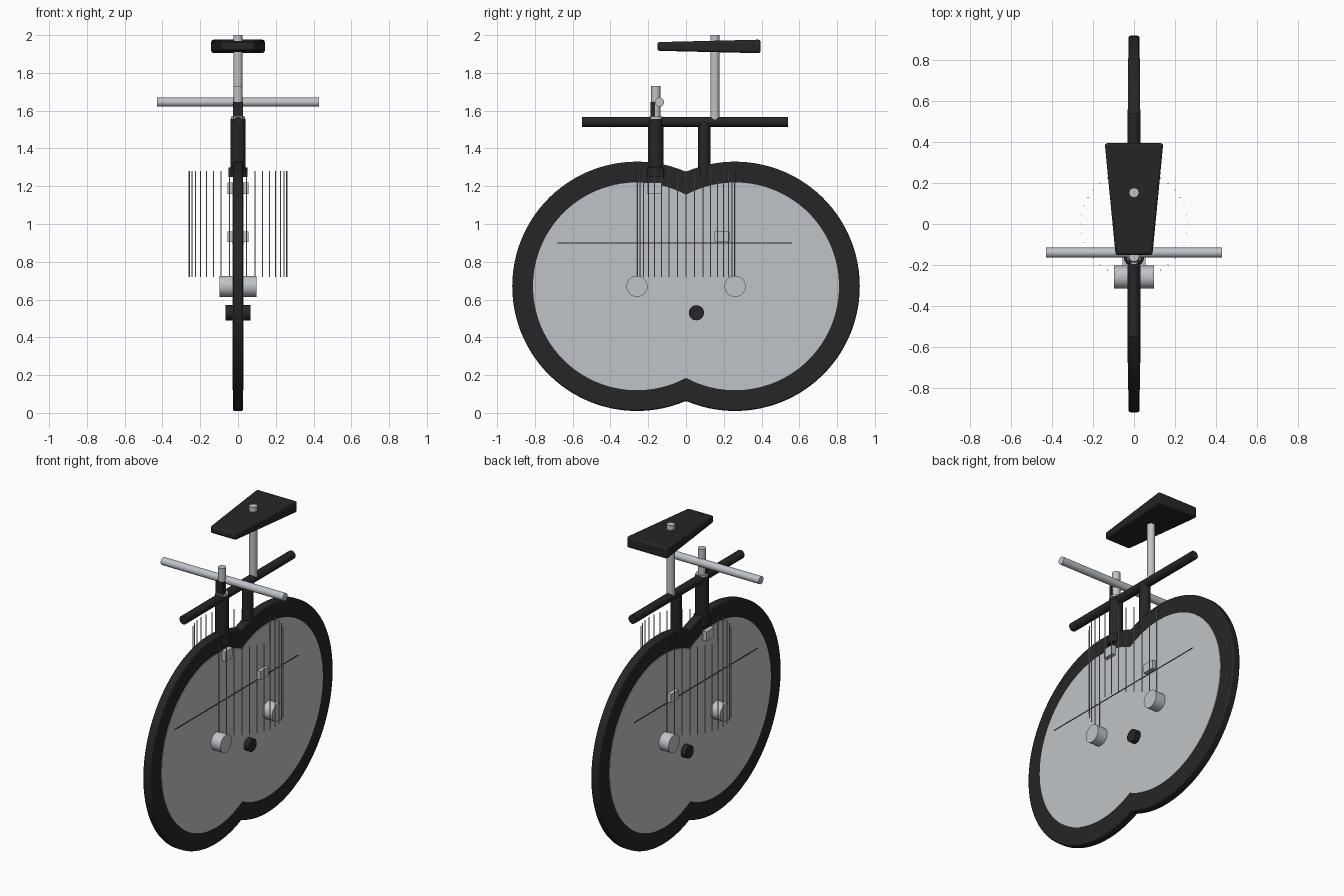
import bpy, bmesh, math
from mathutils import Vector

if "Cube" in bpy.data.objects:
    bpy.data.objects.remove(bpy.data.objects["Cube"])


def material(name, rgb):
    m = bpy.data.materials.new(name)
    m.diffuse_color = (*rgb, 1)
    m.use_nodes = True
    m.node_tree.nodes["Principled BSDF"].inputs["Base Color"].default_value = m.diffuse_color
    return m


BLACK = material("black_rubber", (0.019, 0.019, 0.019))
METAL = material("light_metal", (0.52, 0.55, 0.58))


def finish(bm, name, mat, bevel=0.0):
    bmesh.ops.recalc_face_normals(bm, faces=bm.faces)
    mesh = bpy.data.meshes.new(name)
    bm.to_mesh(mesh)
    bm.free()
    mesh.materials.append(mat)
    ob = bpy.data.objects.new(name, mesh)
    bpy.context.collection.objects.link(ob)
    bpy.ops.object.select_all(action='DESELECT')
    ob.select_set(True)
    bpy.context.view_layer.objects.active = ob
    bpy.ops.object.shade_smooth_by_angle(angle=math.radians(35))
    if bevel:
        b = ob.modifiers.new("edge", 'BEVEL')
        b.width, b.segments, b.limit_method = bevel, 2, 'ANGLE'
        b.angle_limit = math.radians(40)
    return ob


def add_rod(bm, a, b, r, sides):
    a, b = Vector(a), Vector(b)
    d = b - a
    vs = bmesh.ops.create_cone(bm, cap_ends=True, segments=sides, radius1=r,
                               radius2=r, depth=d.length)["verts"]
    rot = d.to_track_quat('Z', 'Y')
    for v in vs:
        v.co = rot @ v.co + (a + b) / 2


def rod(name, a, b, r, mat, sides=24, bevel=0.0):
    bm = bmesh.new()
    add_rod(bm, a, b, r, sides)
    return finish(bm, name, mat, bevel)


def box(name, lo, hi, mat, bevel=0.0):
    bm = bmesh.new()
    bmesh.ops.create_cube(bm, size=1)
    for v in bm.verts:
        v.co = [l + (c + 0.5) * (h - l) for l, h, c in zip(lo, hi, v.co)]
    return finish(bm, name, mat, bevel)


# Overlapping wheels: the joined outline of two circles, extruded across x
AXLE_Y, AXLE_Z = 0.26, 0.67


def twin_disc(name, r, half, mat, bevel=0.0, steps=64):
    cut = math.acos(-AXLE_Y / r)
    bm = bmesh.new()
    pts = []
    for side in (1, -1):
        for i in range(steps):
            t = -cut + 2 * cut * i / steps
            pts.append((side * (AXLE_Y + r * math.cos(t)), AXLE_Z + side * r * math.sin(t)))
    face = bm.faces.new([bm.verts.new((-half, y, z)) for y, z in pts])
    ext = bmesh.ops.extrude_face_region(bm, geom=[face])["geom"]
    for v in ext:
        if isinstance(v, bmesh.types.BMVert):
            v.co.x = half
    return finish(bm, name, mat, bevel)


twin_disc("tyres", 0.66, 0.026, BLACK, bevel=0.008)
twin_disc("wheel_discs", 0.55, 0.03, METAL)

# Hubs and crank
for name, y in (("front_hub", -AXLE_Y), ("rear_hub", AXLE_Y)):
    rod(name, (-0.098, y, AXLE_Z), (0.098, y, AXLE_Z), 0.056, METAL, 32)
rod("crank", (-0.065, 0.055, 0.53), (0.065, 0.055, 0.53), 0.04, BLACK, 32)

# Chain strip and brake blocks
box("chain", (-0.032, -0.68, 0.898), (0.032, 0.56, 0.903), BLACK)
box("front_brake", (-0.055, -0.205, 1.16), (0.055, -0.13, 1.22), METAL)
box("rear_brake", (-0.055, 0.15, 0.905), (0.055, 0.23, 0.96), METAL)

# Upright spoke cage
bm = bmesh.new()
COUNT = 36
for i in range(COUNT):
    t = 2 * math.pi * i / COUNT
    x, y = 0.26 * math.cos(t), 0.26 * math.sin(t)
    add_rod(bm, (x, y, 0.72), (x, y, 1.28), 0.0025, 8)
finish(bm, "spokes", METAL)

# Frame tubes
rod("top_tube", (0, -0.55, 1.54), (0, 0.54, 1.54), 0.027, BLACK)
rod("head_tube", (0, -0.16, 1.26), (0, -0.16, 1.555), 0.041, BLACK)
rod("fork_crown", (0, -0.16, 1.25), (0, -0.16, 1.30), 0.05, BLACK)
rod("seat_tube", (0, 0.097, 1.25), (0, 0.097, 1.54), 0.033, BLACK)
rod("head_collar", (0, -0.16, 1.553), (0, -0.16, 1.568), 0.036, METAL)

# Stem and handlebar
rod("stem", (0, -0.16, 1.56), (0, -0.16, 1.73), 0.024, METAL)
box("stem_plate", (-0.026, -0.188, 1.56), (0.026, -0.165, 1.645), BLACK)
rod("handlebar", (-0.43, -0.14, 1.645), (0.43, -0.14, 1.645), 0.024, METAL)

# Seat post and tapered seat
rod("seat_post", (0, 0.153, 1.55), (0, 0.153, 2.0), 0.024, METAL)
bm = bmesh.new()
bmesh.ops.create_cube(bm, size=2)
for v in bm.verts:
    back = v.co.y > 0
    v.co = (v.co.x * (0.143 if back else 0.09), 0.395 if back else -0.152,
            1.94 + v.co.z * (0.036 if back else 0.023))
finish(bm, "seat", BLACK, bevel=0.012)
